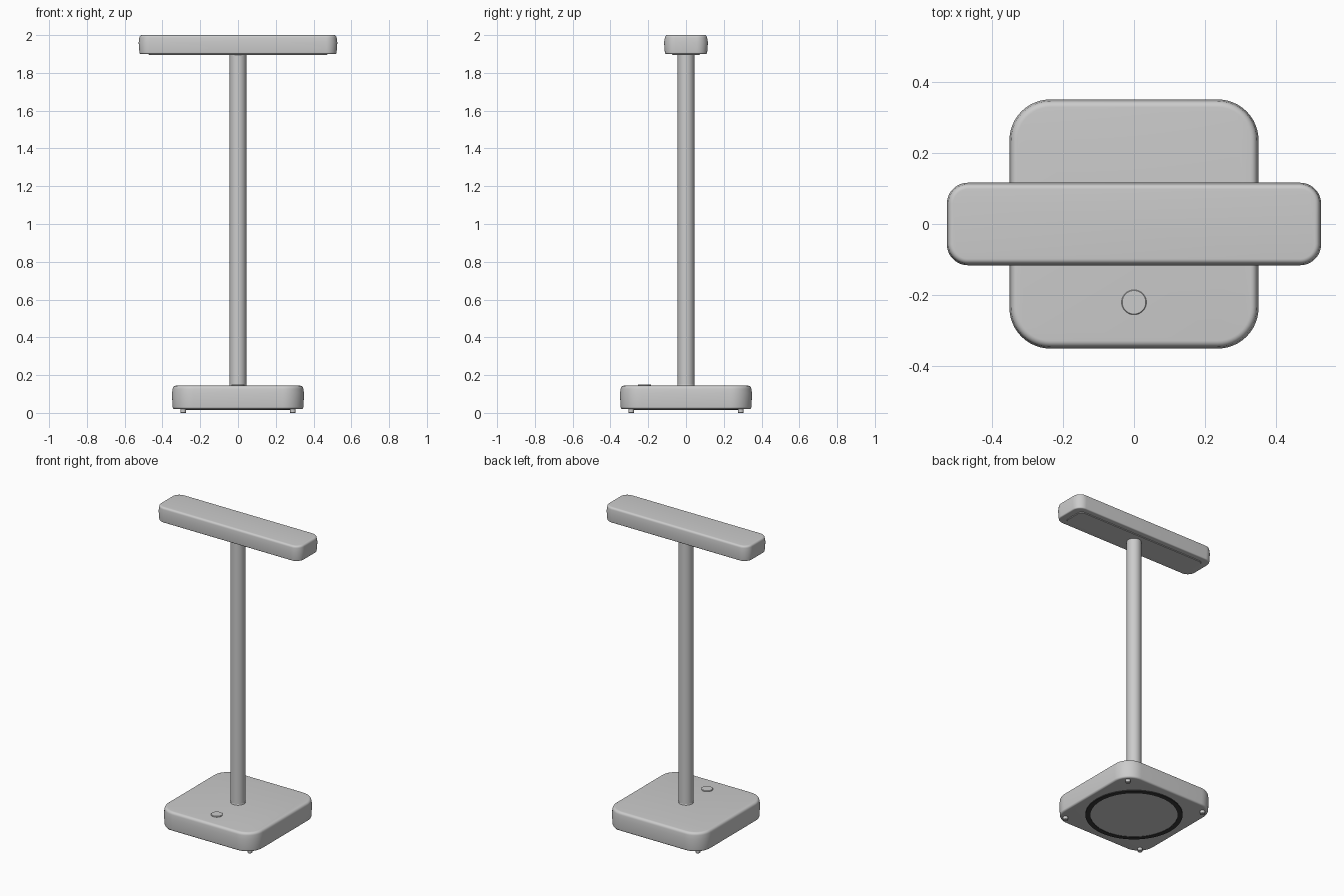
import bpy, bmesh, math

if "Cube" in bpy.data.objects:
    bpy.data.objects.remove(bpy.data.objects["Cube"])


def finish(name, bm, angle=35):
    bmesh.ops.recalc_face_normals(bm, faces=bm.faces)
    me = bpy.data.meshes.new(name)
    bm.to_mesh(me)
    bm.free()
    ob = bpy.data.objects.new(name, me)
    bpy.context.collection.objects.link(ob)
    bpy.context.view_layer.objects.active = ob
    ob.select_set(True)
    bpy.ops.object.shade_smooth_by_angle(angle=math.radians(angle))
    ob.select_set(False)
    return ob


def paint(ob, name, rgb):
    mat = bpy.data.materials.new(name)
    mat.diffuse_color = (*rgb, 1)
    mat.use_nodes = True
    mat.node_tree.nodes["Principled BSDF"].inputs["Base Color"].default_value = mat.diffuse_color
    ob.data.materials.append(mat)


def outline(hx, hy, r, seg=12):
    pts = []
    for k, (sx, sy) in enumerate([(1, 1), (-1, 1), (-1, -1), (1, -1)]):
        for i in range(seg + 1):
            a = math.pi / 2 * (k + i / seg)
            pts.append((sx * (hx - r) + r * math.cos(a),
                        sy * (hy - r) + r * math.sin(a)))
    return pts


def rounded_slab(name, hx, hy, r, profile):
    """Loft a rounded rectangle through (inset, z) profile points."""
    bm = bmesh.new()
    rings = [[bm.verts.new((x, y, z)) for x, y in outline(hx - d, hy - d, r - d)]
             for d, z in profile]
    n = len(rings[0])
    for a, b in zip(rings, rings[1:]):
        for i in range(n):
            bm.faces.new((a[i], a[(i + 1) % n], b[(i + 1) % n], b[i]))
    bm.faces.new(rings[0])
    bm.faces.new(rings[-1])
    return finish(name, bm)


def shell_profile(z0, zmid, z1, draft, r_low, r_top, seg=6):
    """Drafted sides meeting at zmid, with rounded rims."""
    arc = [math.pi / 2 * i / seg for i in range(seg + 1)]
    low = [(draft + r_low * (1 - math.sin(a)), z0 + r_low * (1 - math.cos(a))) for a in arc]
    top = [(draft + r_top * (1 - math.cos(a)), z1 - r_top * (1 - math.sin(a))) for a in arc]
    return low + [(0, zmid)] + top


def lathe(name, profile, loc=(0, 0), seg=48):
    """Revolve (radius, z) points about a vertical axis; closed with end caps."""
    bm = bmesh.new()
    rings = [[bm.verts.new((loc[0] + r * math.cos(2 * math.pi * i / seg),
                            loc[1] + r * math.sin(2 * math.pi * i / seg), z))
              for i in range(seg)] for r, z in profile]
    for a, b in zip(rings, rings[1:]):
        for i in range(seg):
            j = (i + 1) % seg
            bm.faces.new((a[i], a[j], b[j], b[i]))
    bm.faces.new(rings[0])
    bm.faces.new(rings[-1])
    return finish(name, bm)


# Base and lamp head shells
rounded_slab("base", 0.35, 0.35, 0.115,
             shell_profile(0.02, 0.102, 0.144, 0.004, 0.012, 0.018))
rounded_slab("lamp_head", 0.526, 0.116, 0.06,
             shell_profile(1.90, 1.96, 2.0, 0.004, 0.008, 0.014))

# Light diffuser under the head
rounded_slab("light_panel", 0.475, 0.075, 0.03, [(0.003, 1.896), (0, 1.899), (0, 1.91)])

# Pole with a thin collar at its foot
lathe("pole", [(0.044, 0.14), (0.044, 1.905)])
lathe("pole_collar", [(0.046, 0.14), (0.046, 0.149), (0.045, 0.151)])

# Touch button
lathe("button", [(0.035, 0.14), (0.035, 0.148), (0.033, 0.15)], (0, -0.22))

# Underside plate and rubber ring
lathe("bottom_plate", [(0.262, 0.016), (0.262, 0.025)], seg=64)
ring = lathe("rubber_ring", [(0.26, 0.025), (0.26, 0.014), (0.29, 0.014), (0.29, 0.025)], seg=64)
paint(ring, "black_rubber", (0.04, 0.04, 0.04))

# Corner feet
for sx in (-1, 1):
    for sy in (-1, 1):
        lathe("foot", [(0.013, 0), (0.015, 0.002), (0.015, 0.025)],
              (sx * 0.29, sy * 0.29), seg=20)
